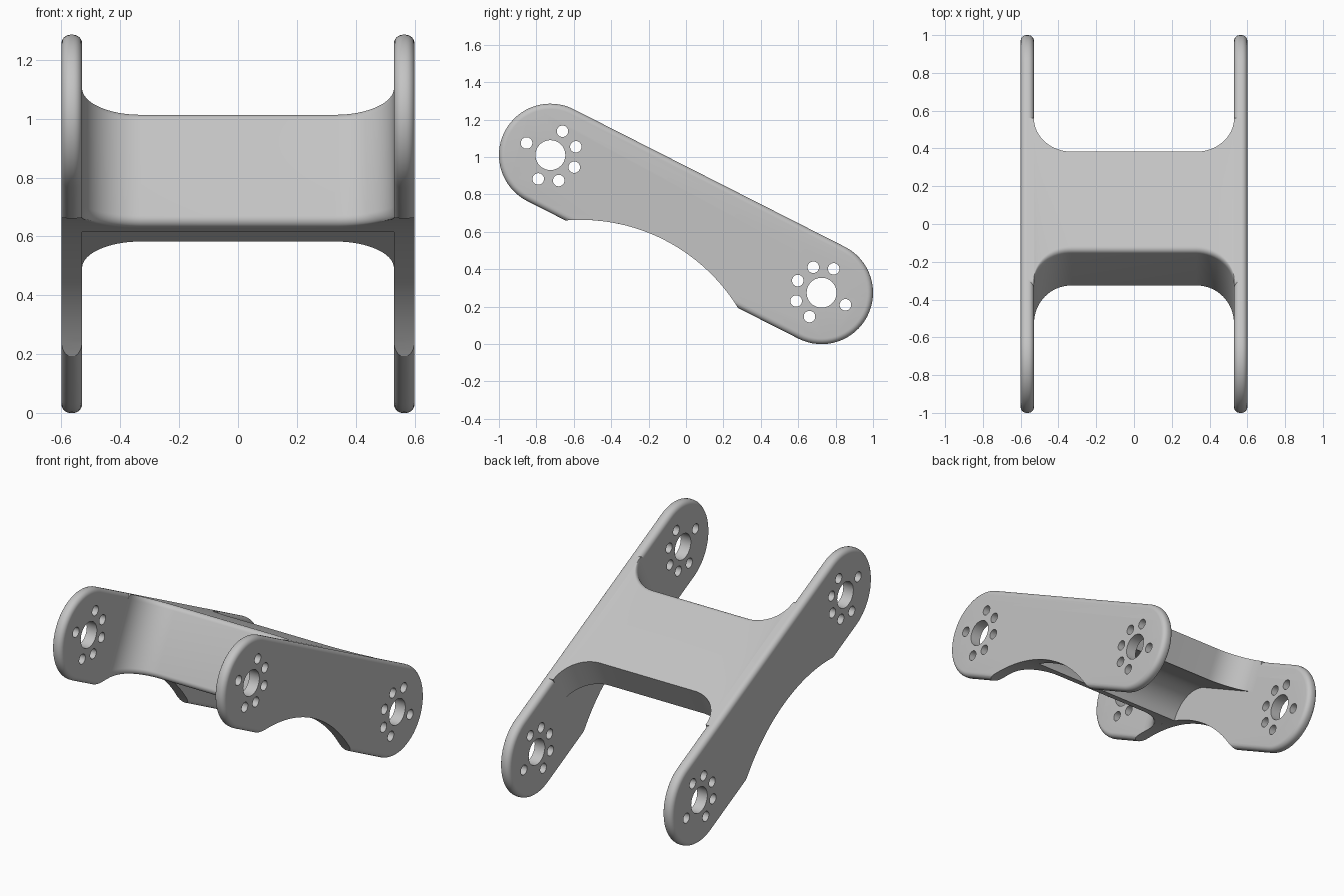
import bpy, bmesh, math
from mathutils import Matrix

cube = bpy.data.objects.get("Cube")
if cube:
    bpy.data.objects.remove(cube, do_unlink=True)

# Dimensions in the link's own frame: x across, u along the arms, v up from them
HALF_LEN, END_R = 0.813, 0.275        # hole centre distance / 2, arm end radius
INNER, OUTER, ROUND = 0.53, 0.60, 0.03
ARC_U, ARC_V, ARC_R = -0.066, -1.119, 0.99   # underside arch
FRONT, BACK, FILLET = -0.30, 0.29, 0.20      # bridge ends and their corner radius
POCKET_U, POCKET_V, POCKET_R = -0.2155, 0.08, 0.20
TILT = Matrix.Translation((0, 0, 0.6425)) @ Matrix.Rotation(math.radians(-26.9), 4, "X")

grey = bpy.data.materials.new("light_grey")
grey.use_nodes = True
COLOUR = (0.55, 0.55, 0.55, 1)
grey.diffuse_color = COLOUR
grey.node_tree.nodes["Principled BSDF"].inputs["Base Color"].default_value = COLOUR


def steps(start, end, n):
    return [start + (end - start) * i / n for i in range(n + 1)]


def turn(cu, cv, r, a, b, n):
    """Points on an arc in the u-v plane, angles in degrees."""
    return [(cu + r * math.cos(math.radians(t)), cv + r * math.sin(math.radians(t)))
            for t in steps(a, b, n)]


def loft(name, rings):
    """Skin a list of (x, outline) sections and cap both ends."""
    bm = bmesh.new()
    rows = [[bm.verts.new((x, u, v)) for u, v in pts] for x, pts in rings]
    for a, b in zip(rows, rows[1:]):
        for i in range(len(a)):
            j = (i + 1) % len(a)
            bm.faces.new((a[i], a[j], b[j], b[i]))
    bm.faces.new(rows[0])
    bm.faces.new(rows[-1])
    bmesh.ops.recalc_face_normals(bm, faces=bm.faces)
    mesh = bpy.data.meshes.new(name)
    bm.to_mesh(mesh)
    bm.free()
    mesh.materials.append(grey)
    ob = bpy.data.objects.new(name, mesh)
    bpy.context.collection.objects.link(ob)
    return ob


def smooth(ob):
    bpy.ops.object.select_all(action="DESELECT")
    ob.select_set(True)
    bpy.context.view_layer.objects.active = ob
    bpy.ops.object.shade_smooth_by_angle(angle=math.radians(30))


def cut(ob, cutter):
    mod = ob.modifiers.new("cut", "BOOLEAN")
    mod.operation, mod.solver, mod.object = "DIFFERENCE", "EXACT", cutter
    bpy.context.view_layer.update()
    result = bpy.data.meshes.new_from_object(
        ob.evaluated_get(bpy.context.evaluated_depsgraph_get()))
    ob.modifiers.clear()
    ob.data = result
    bpy.data.objects.remove(cutter, do_unlink=True)


def rod(u, v, r, n):
    pts = turn(u, v, r, 0, 360, n)[:-1]
    return loft("cutter", [(-1, pts), (1, pts)])


def stadium(r):
    return turn(HALF_LEN, 0, r, -90, 90, 32) + turn(-HALF_LEN, 0, r, 90, 270, 32)


def make_arm(name, side):
    # Plate with a rounded rim
    mid, half = (INNER + OUTER) / 2, (OUTER - INNER) / 2
    rings = []
    for sign in (-1, 1):
        for t in steps(90, 0, 6) if sign < 0 else steps(0, 90, 6):
            a = math.radians(t)
            x = side * mid + sign * (half - ROUND + ROUND * math.sin(a))
            rings.append((x, stadium(END_R - ROUND * (1 - math.cos(a)))))
    arm = loft(name, rings)
    # Arched notch
    cut(arm, rod(ARC_U, ARC_V, ARC_R, 192))
    # Main bore and six bolt holes at each end
    for end in (-1, 1):
        cu = end * HALF_LEN
        cut(arm, rod(cu, 0, 0.08, 40))
        for deg in (0, 45, 90, 180, 270, 315):
            a = math.radians(deg)
            cut(arm, rod(cu - end * 0.143 * math.cos(a), 0.143 * math.sin(a), 0.031, 20))
    arm.matrix_world = TILT
    smooth(arm)


def arch(u):
    return ARC_V + math.sqrt(ARC_R ** 2 - (u - ARC_U) ** 2)


def bridge_section(grow):
    """Top plate with a front flange; grow lengthens it toward both ends."""
    f, b = FRONT - grow, BACK + grow
    low = f + ROUND
    pts = [(b, END_R)]
    pts += turn(low, END_R - ROUND, ROUND, 90, 180, 6)
    pts += turn(low, arch(low) + ROUND, ROUND, 180, 260, 6)
    pts += [(u, arch(u)) for u in steps(low + 0.005, POCKET_U, 14)]
    pts += turn(POCKET_U + POCKET_R, POCKET_V - POCKET_R, POCKET_R, 180, 90, 14)
    return pts + [(b, POCKET_V)]


# Bridge, flaring into the arms with rounded inner corners
half_rings = []
for t in steps(0, 90, 16):
    a = math.radians(t)
    half_rings.append((INNER - FILLET + FILLET * math.sin(a), FILLET * (1 - math.cos(a))))
half_rings.append(((INNER + OUTER) / 2, FILLET))
rings = [(-x, bridge_section(g)) for x, g in reversed(half_rings)]
rings += [(x, bridge_section(g)) for x, g in half_rings]
bridge = loft("bridge", rings)
bridge.matrix_world = TILT
smooth(bridge)

make_arm("left_arm", 1)
make_arm("right_arm", -1)
